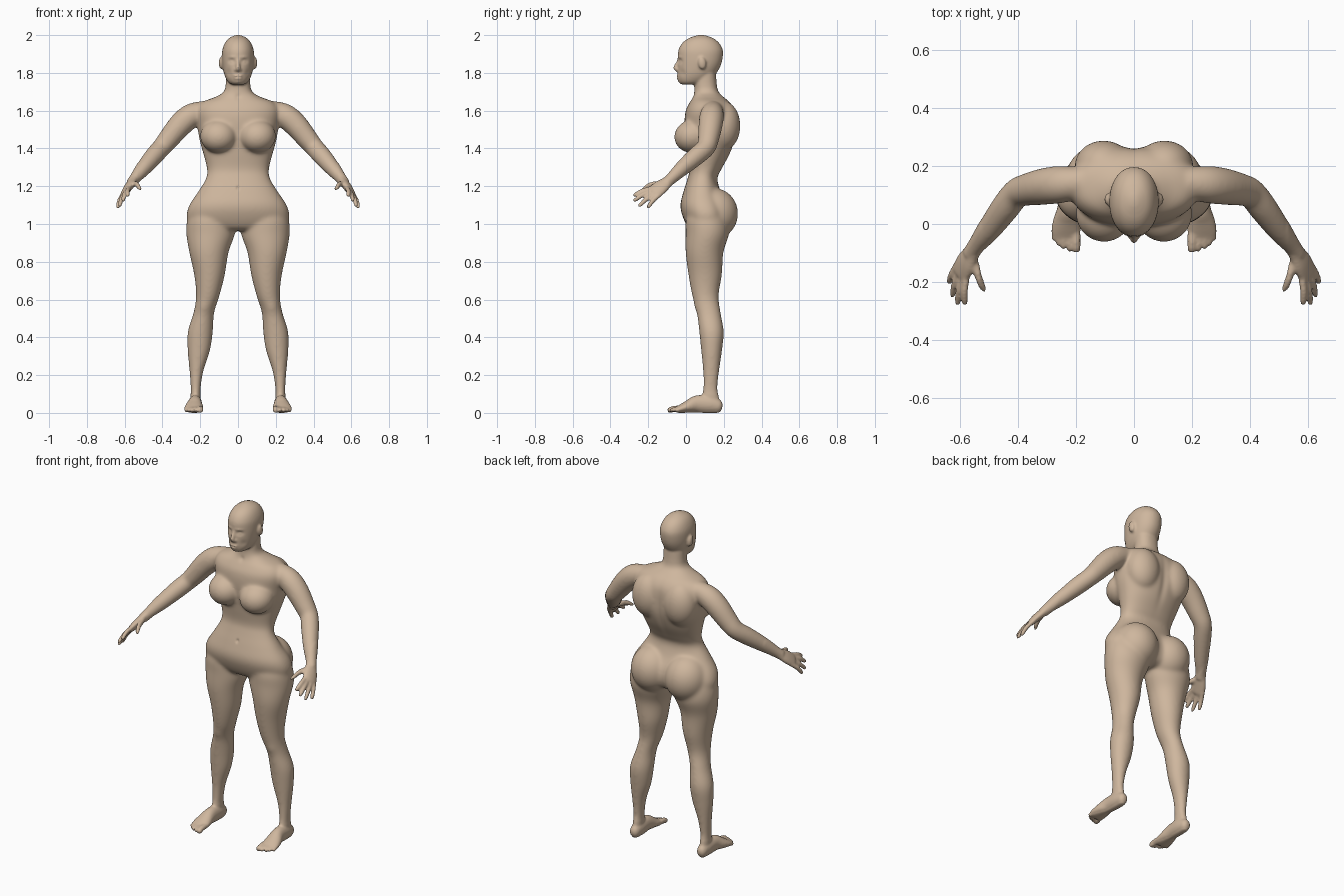
import bpy, bmesh
from math import sin, cos, pi, exp, copysign
from mathutils import Vector, Matrix

bm = bmesh.new()
X, Z = Vector((1, 0, 0)), Vector((0, 0, 1))


def spline(rows, steps):
    """Catmull-Rom through rows of numbers."""
    out = []
    for i in range(len(rows) - 1):
        p0, p1, p2 = rows[max(i - 1, 0)], rows[i], rows[i + 1]
        p3 = rows[min(i + 2, len(rows) - 1)]
        for k in range(steps):
            t = k / steps
            out.append([0.5 * (2 * b + (c - a) * t + (2 * a - 5 * b + 4 * c - d) * t * t
                               + (3 * b - a - 3 * c + d) * t ** 3)
                        for a, b, c, d in zip(p0, p1, p2, p3)])
    return out + [list(rows[-1])]


def loft(rows, side=None, axis=None, power=2.0, steps=5, n=28):
    """Closed skin over elliptical rings (x, y, z, half side, half up)."""
    pts = spline(rows, steps)
    rings = []
    for i, (x, y, z, a, b) in enumerate(pts):
        t = axis or (Vector(pts[min(i + 1, len(pts) - 1)][:3]) - Vector(pts[max(i - 1, 0)][:3])).normalized()
        s = (side - t * side.dot(t)) if side else t.cross(Z)
        s.normalize()
        u = s.cross(t)
        ring = []
        for k in range(n):
            c, d = cos(2 * pi * k / n), sin(2 * pi * k / n)
            c, d = (copysign(abs(v) ** (2 / power), v) for v in (c, d))
            ring.append(bm.verts.new(Vector((x, y, z)) + s * a * c + u * b * d))
        rings.append(ring)
    for p, q in zip(rings, rings[1:]):
        for k in range(n):
            bm.faces.new((p[k], p[(k + 1) % n], q[(k + 1) % n], q[k]))
    bm.faces.new(rings[0][::-1])
    bm.faces.new(rings[-1])


def column(rows, power=2.0):
    """Horizontal rings (z, x min, x max, y front, y back)."""
    loft([((l + r) / 2, (f + b) / 2, z, (r - l) / 2, (b - f) / 2) for z, l, r, f, b in rows],
         side=X, axis=Z, power=power, n=48)


def ball(c, r, tilt=0.0):
    m = Matrix.Translation(c) @ Matrix.Rotation(tilt, 4, 'X') @ Matrix.Diagonal((*r, 1))
    bmesh.ops.create_uvsphere(bm, u_segments=32, v_segments=20, radius=1, matrix=m)


def digit(base, mid, tip, r):
    """Finger or toe with a rounded tip."""
    b, m, t = Vector(base), Vector(mid), Vector(tip)
    e = m.lerp(t, 0.8)
    loft([(*b, r, r), (*m, r, r), (*e, r * .85, r * .85), (*t, r * .3, r * .3)], steps=4, n=14)


# Leg
column([(1.10, .03, .24, .03, .20), (1.03, .02, .268, .0, .22), (.95, .016, .274, -.002, .228),
        (.85, .05, .258, -.002, .198), (.73, .07, .232, .013, .19), (.62, .098, .222, .033, .173),
        (.53, .126, .236, .057, .184), (.43, .133, .266, .07, .2), (.33, .148, .267, .08, .191),
        (.22, .183, .257, .09, .176), (.13, .197, .251, .09, .168), (.05, .198, .252, .08, .18)])
# Foot and toes
loft([(.225, .192, .03, .01, .012), (.225, .178, .033, .026, .032), (.225, .13, .045, .034, .045),
      (.227, .06, .048, .036, .045), (.232, .01, .034, .047, .032), (.235, -.03, .022, .051, .021),
      (.237, -.052, .017, .044, .014)])
for bx, tx, ty, r in [(.2, .198, -.098, .016), (.223, .221, -.096, .011), (.242, .243, -.088, .011),
                      (.258, .262, -.075, .0105), (.272, .277, -.057, .0105)]:
    digit((bx, -.02, .024), (bx, ty + .035, .022), (tx, ty, .012), r)

# Arm
loft([(x, y, z, r, r) for x, y, z, r in
      [(.17, .145, 1.605, .05), (.245, .137, 1.575, .064), (.305, .13, 1.525, .064),
       (.37, .118, 1.447, .056), (.405, .105, 1.405, .051), (.445, .055, 1.36, .05),
       (.5, -.02, 1.295, .042), (.543, -.075, 1.243, .031), (.565, -.105, 1.215, .028)]])
# Hand
across = Vector((-.47, -.70, .51))
loft([(.543, -.07, 1.247, .028, .024), (.56, -.1, 1.222, .033, .023), (.58, -.135, 1.195, .043, .022),
      (.597, -.168, 1.168, .043, .018), (.602, -.178, 1.161, .036, .012)], side=across)
knuckle = Vector((.593, -.160, 1.173))
for off, tip in [(.032, (.583, -.28, 1.148)), (.011, (.609, -.28, 1.12)),
                 (-.011, (.627, -.252, 1.092)), (-.032, (.638, -.205, 1.083))]:
    base = knuckle + across * off
    digit(base, base.lerp(Vector(tip), .5) + Vector((.004, -.002, .006)), tip, .0125)
digit((.556, -.115, 1.215), (.533, -.185, 1.208), (.512, -.238, 1.178), .0145)

# Breast, buttock, ear, shoulder blade
ball((.103, .035, 1.465), (.098, .098, .088), .25)
ball((.113, .148, 1.055), (.125, .128, .135))
ball((.088, .085, 1.852), (.014, .021, .034), .15)
ball((.105, .20, 1.52), (.10, .088, .13))
# Nostril wing
ball((.012, -.042, 1.816), (.009, .011, .009))

# Mirror the side parts
half = bmesh.ops.duplicate(bm, geom=bm.verts[:] + bm.edges[:] + bm.faces[:])['geom']
for v in half:
    if isinstance(v, bmesh.types.BMVert):
        v.co.x *= -1

# Torso and neck
column([(z, -w, w, f, b) for z, w, f, b in
        [(.965, .19, .04, .17), (.985, .25, .01, .21), (1.04, .272, -.018, .232), (1.10, .258, -.03, .222),
         (1.17, .212, -.014, .185), (1.24, .17, .008, .166), (1.29, .164, .019, .188), (1.37, .183, .01, .232),
         (1.45, .205, .0, .26), (1.53, .215, -.008, .265), (1.60, .222, -.002, .258), (1.645, .19, .02, .232),
         (1.675, .115, .038, .196), (1.71, .07, .044, .168), (1.80, .064, .045, .158)]], 2.25)
# Head
column([(z, -w, w, f, b) for z, w, f, b in
        [(1.738, .03, -.02, .07), (1.748, .049, -.034, .1), (1.77, .064, -.042, .135), (1.80, .075, -.044, .162),
         (1.84, .082, -.044, .184), (1.88, .085, -.043, .194), (1.92, .083, -.04, .195), (1.955, .071, -.022, .178),
         (1.98, .052, .008, .15), (1.995, .026, .045, .115), (2.001, .006, .07, .09)]], 2.1)
# Nose and lips
loft([(0, -.036, 1.875, .008, .008), (0, -.046, 1.85, .009, .01), (0, -.054, 1.826, .013, .013),
      (0, -.046, 1.812, .012, .008)], side=X)
ball((0, -.04, 1.783), (.026, .012, .007))
ball((0, -.038, 1.771), (.022, .012, .007))

bmesh.ops.recalc_face_normals(bm, faces=bm.faces[:])
mesh = bpy.data.meshes.new("body")
bm.to_mesh(mesh)
bm.free()
body = bpy.data.objects.new("body", mesh)
bpy.context.collection.objects.link(body)
bpy.context.view_layer.objects.active = body
body.select_set(True)

# Fuse all parts into one skin
fuse = body.modifiers.new("fuse", 'REMESH')
fuse.mode = 'VOXEL'
fuse.voxel_size = .006
bpy.ops.object.modifier_apply(modifier="fuse")

# Blend the joins: strongly on torso and limbs, lightly on the rest
bm = bmesh.new()
bm.from_mesh(body.data)


def relax(verts, times):
    for _ in range(times):
        bmesh.ops.smooth_vert(bm, verts=verts, factor=.5, use_axis_x=True, use_axis_y=True, use_axis_z=True)


relax([v for v in bm.verts if .1 < v.co.z < 1.73 and abs(v.co.x) < .53], 18)
relax(bm.verts[:], 3)

# Sculpted dents and bumps: centre, radii, push along y (mirrored in x)
dabs = [((.034, -.035, 1.862), (.017, .03, .011), .011), ((.034, -.03, 1.86), (.010, .03, .006), -.007),
        ((.034, -.04, 1.884), (.022, .03, .006), -.003), ((0, -.045, 1.777), (.022, .03, .003), .005),
        ((.05, -.02, 1.80), (.015, .03, .018), .005), ((0, -.04, 1.752), (.018, .03, .012), -.004),
        ((0, 0, 1.19), (.007, .04, .010), .008), ((0, .26, 1.45), (.022, .06, .15), -.007),
        ((0, .05, 1.67), (.014, .03, .015), .006), ((.18, .06, .56), (.03, .03, .03), -.004)]
for v in bm.verts:
    p = v.co.copy()
    for c, r, push in dabs:
        d = sum(((q - k) / s) ** 2 for q, k, s in zip((abs(p.x), p.y, p.z), c, r))
        if d < 9:
            v.co.y += push * exp(-d)
    v.co.z = max(v.co.z, 0.002) - 0.002 * (v.co.z < .01)
bm.to_mesh(body.data)
bm.free()

bpy.ops.object.shade_smooth()
skin = bpy.data.materials.new("skin")
skin.diffuse_color = (.62, .47, .34, 1)
body.data.materials.clear()
body.data.materials.append(skin)
